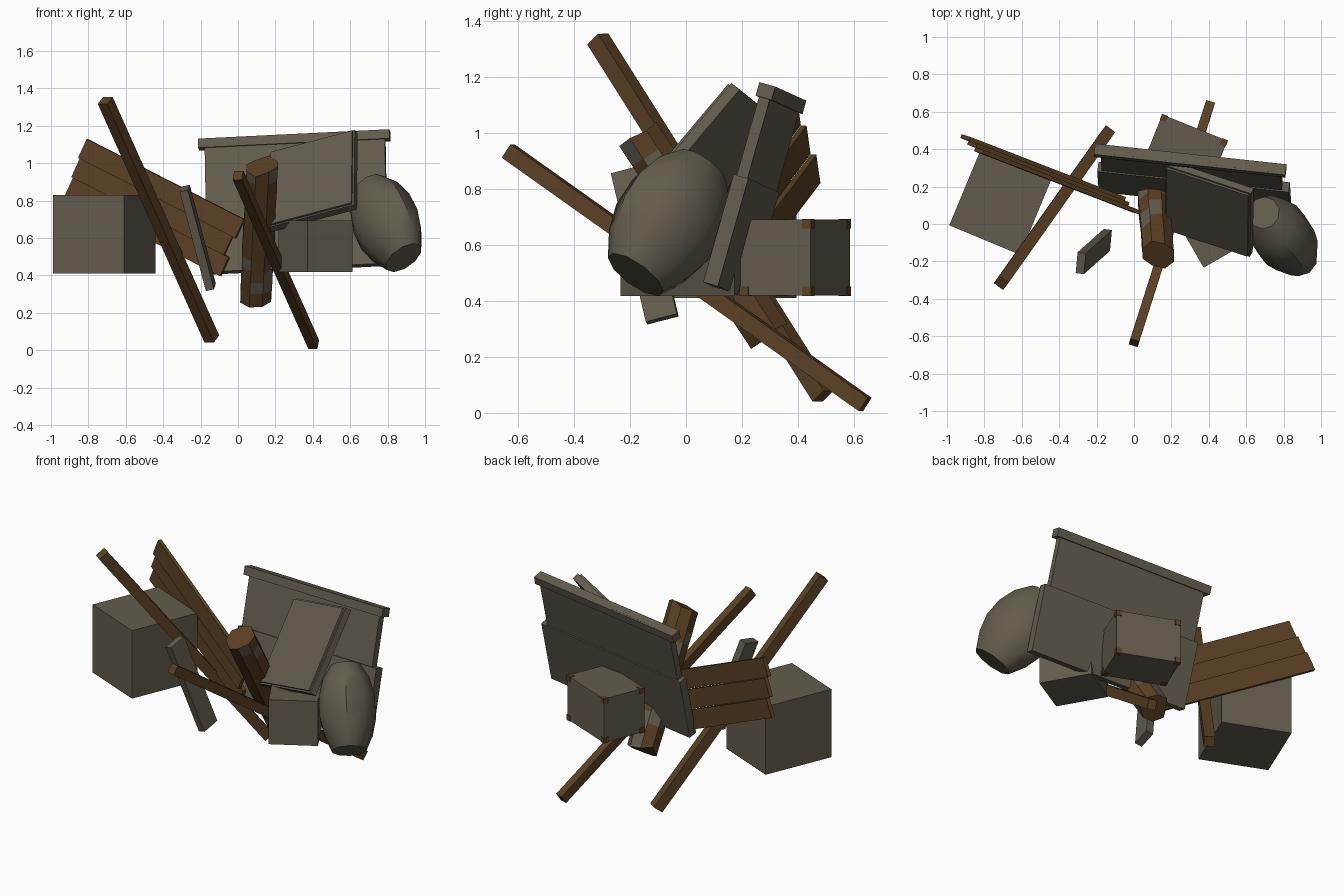
import bpy, bmesh, math, random
from mathutils import Vector, Matrix

random.seed(4)
if "Cube" in bpy.data.objects:
    bpy.data.objects.remove(bpy.data.objects["Cube"], do_unlink=True)


def material(name, rgb):
    m = bpy.data.materials.new(name)
    m.use_nodes = True
    m.diffuse_color = (*rgb, 1)
    node = m.node_tree.nodes["Principled BSDF"]
    node.inputs["Base Color"].default_value = (*rgb, 1)
    node.inputs["Roughness"].default_value = 0.9
    return m


GREY = material("weathered grey", (0.125, 0.108, 0.075))
BROWN = material("wood brown", (0.105, 0.052, 0.018))


def frame(center, along, across):
    """Matrix whose x runs along, y runs across, z is the remaining normal."""
    u = Vector(along).normalized()
    w = u.cross(Vector(across)).normalized()
    v = w.cross(u)
    m = Matrix((u, v, w)).transposed().to_4x4()
    m.translation = Vector(center)
    return m


def finish(name, bm, mats, matrix):
    bmesh.ops.recalc_face_normals(bm, faces=bm.faces)
    mesh = bpy.data.meshes.new(name)
    bm.to_mesh(mesh)
    bm.free()
    for m in mats:
        mesh.materials.append(m)
    obj = bpy.data.objects.new(name, mesh)
    obj.matrix_world = matrix
    bpy.context.collection.objects.link(obj)
    return obj


def box(name, matrix, size, mat):
    bm = bmesh.new()
    bmesh.ops.create_cube(bm, size=1)
    bmesh.ops.scale(bm, vec=size, verts=bm.verts)
    return finish(name, bm, [mat], matrix)


def bar(name, start, end, across, width, thick, mat):
    a, b = Vector(start), Vector(end)
    return box(name, frame((a + b) / 2, b - a, across), ((b - a).length, width, thick), mat)


def lathe(name, matrix, rings, sides, rx, ry, mats):
    """Closed tube along local x; rings holds (position, radius factor)."""
    bm = bmesh.new()
    loops = []
    for x, r in rings:
        loops.append([bm.verts.new((x, rx * r * math.cos(t), ry * r * math.sin(t)))
                      for t in (math.tau * (i + 0.5) / sides for i in range(sides))])
    for p, q in zip(loops, loops[1:]):
        for i in range(sides):
            j = (i + 1) % sides
            bm.faces.new((p[i], p[j], q[j], q[i]))
    bm.faces.new(loops[0])
    bm.faces.new(loops[-1])
    return finish(name, bm, mats, matrix), sides


# Long loose beams and a short grey board
bar("long_beam", (-0.71, -0.315, 1.335), (-0.14, 0.49, 0.06), (0.8, -0.6, 0), 0.062, 0.062, BROWN)
bar("crossing_beam", (0.0, -0.635, 0.935), (0.405, 0.64, 0.03), (1, -0.3, 0), 0.05, 0.058, BROWN)
bar("short_board", (-0.285, -0.21, 0.865), (-0.145, -0.085, 0.335), (0.15, 1, 0), 0.115, 0.045, GREY)

# Three overlapping siding planks
top_left = Vector((-0.81, 0.375, 1.13))
run = Vector((0.84, -0.325, -0.43))
drop = Vector((-0.11, 0.105, -0.31))
normal = run.cross(drop).normalized()
for i in range(3):
    start = top_left + drop * (i + 0.5) / 3
    bar(f"siding_plank_{i + 1}", start, start + run * (1.0, 0.97, 0.99)[i],
        drop.normalized() - normal * 0.2, 0.112, 0.022, BROWN)

# Leaning wall section: upper panel, wider lower panel, cap rail
length = Vector((1.02, -0.11, 0.05))
down = Vector((0.03, -0.2, -0.70))
top_mid = Vector((0.30, 0.345, 1.145))
box("wall_upper", frame(top_mid + down * 0.27, length, down), (0.97, 0.40, 0.04), GREY)
box("wall_lower", frame(top_mid + down * 0.74, length, down), (1.03, 0.40, 0.055), GREY)
box("wall_cap", frame(top_mid + down * 0.03, length, down), (1.03, 0.05, 0.06), GREY)

# Tilted slab resting on the wall, with a thin raised sheet on it
slab_run = Vector((0.455, -0.15, 0.12))
slab_down = Vector((0, -0.34, -0.40))
slab_mid = Vector((0.165, 0.31, 1.06)) + (slab_run + slab_down) / 2
back = slab_run.cross(slab_down).normalized()
box("slab", frame(slab_mid + back * 0.025, slab_run, slab_down),
    (slab_run.length, slab_down.length, 0.04), GREY)
box("slab_sheet", frame(slab_mid, slab_run, slab_down),
    (slab_run.length - 0.02, slab_down.length - 0.02, 0.014), GREY)

# Upright crates
def crate(name, center, yaw, size):
    m = Matrix.Translation(center) @ Matrix.Rotation(math.radians(yaw), 4, "Z")
    box(name, m, size, GREY)
    return m


crate("large_crate", (-0.715, 0.115, 0.62), -22.6, (0.41, 0.435, 0.42))
crate("front_crate", (0.415, -0.03, 0.555), 30, (0.277, 0.31, 0.275))
size = (0.375, 0.27, 0.27)
rear = crate("rear_crate", (0.275, 0.39, 0.555), -22, size)

# Brown worn corners on the rear crate
for sx in (-1, 1):
    for sy in (-1, 1):
        for sz in (-1, 1):
            offset = [s * (d / 2 - 0.014) for s, d in zip((sx, sy, sz), size)]
            box("worn_corner", rear @ Matrix.Translation(offset), (0.034, 0.034, 0.034), BROWN)

# Plump sack
rings = [(-0.245, 0.52), (-0.16, 0.83), (-0.06, 0.99), (0.05, 1.0), (0.15, 0.86), (0.245, 0.6)]
sack, _ = lathe("sack", frame((0.79, -0.06, 0.685), (0.39, -0.49, -0.78), (0.84, 0.54, 0)),
                rings, 10, 0.165, 0.205, [GREY])

# Broken log with patches of peeled bark
a, b = Vector((0.13, -0.165, 0.985)), Vector((0.095, 0.29, 0.285))
half = (b - a).length / 2
count = 12
log_rings = [(half * (2 * i / count - 1), random.uniform(0.96, 1.02)) for i in range(count + 1)]
log, sides = lathe("broken_log", frame((a + b) / 2, b - a, (1, 0, 0)),
                   log_rings, 8, 0.092, 0.088, [BROWN, GREY])
for v in log.data.vertices:
    if abs(v.co.x) > half - 0.001:
        v.co.x += random.uniform(-0.025, 0.025)
for p in log.data.polygons:
    if len(p.vertices) == 4 and random.random() < 0.22:
        p.material_index = 1

# Smooth rounded parts only
bpy.ops.object.select_all(action="DESELECT")
for obj in (sack, log):
    obj.select_set(True)
bpy.context.view_layer.objects.active = sack
bpy.ops.object.shade_smooth_by_angle(angle=math.radians(40))
